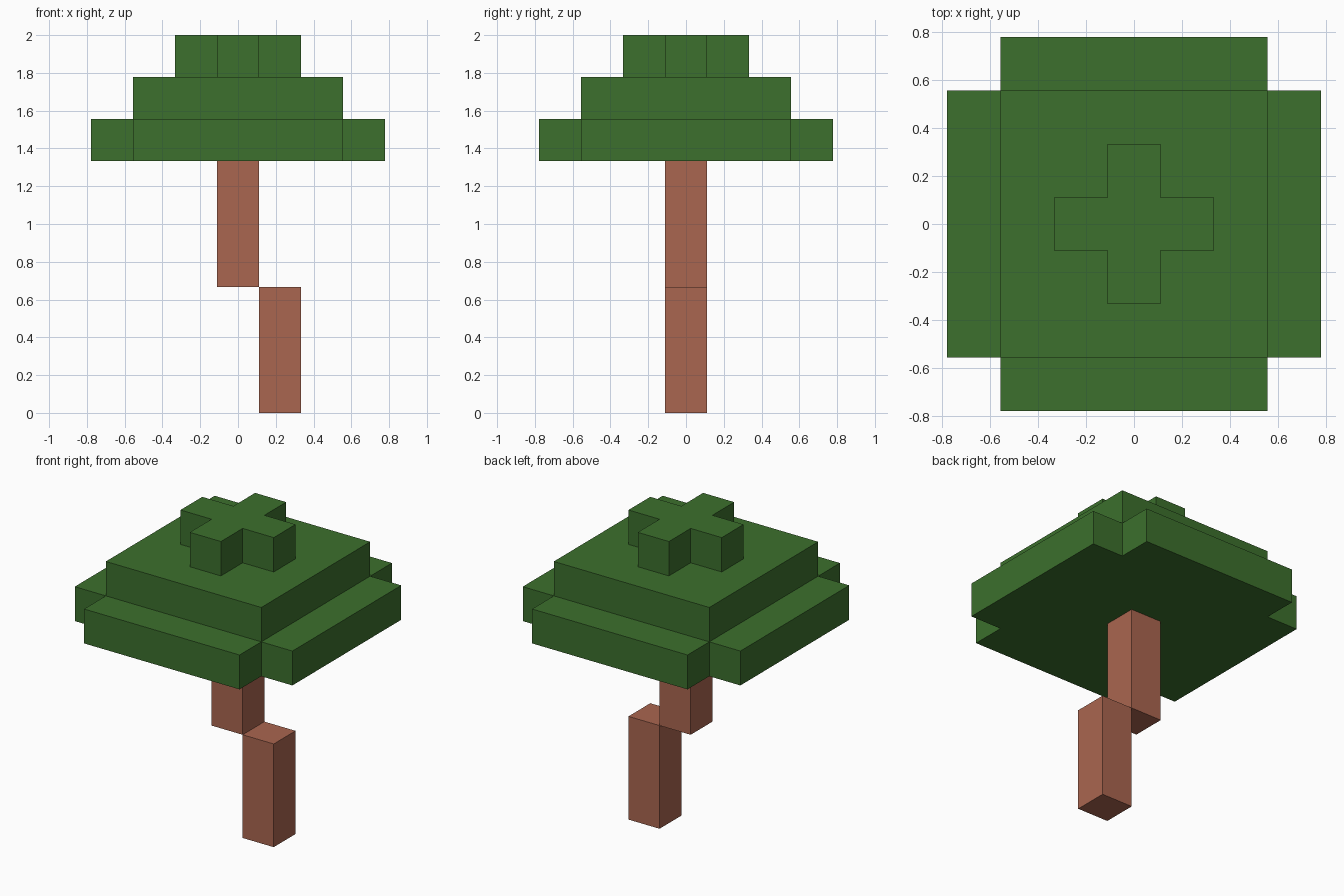
import bpy
import bmesh

cube = bpy.data.objects.get("Cube")
if cube:
    bpy.data.objects.remove(cube, do_unlink=True)

U = 2 / 9  # edge of one block


def make_material(name, color):
    mat = bpy.data.materials.new(name)
    mat.use_nodes = True
    mat.diffuse_color = color
    bsdf = next(n for n in mat.node_tree.nodes if n.type == 'BSDF_PRINCIPLED')
    bsdf.inputs["Base Color"].default_value = color
    bsdf.inputs["Roughness"].default_value = 0.9
    return mat


leaf_green = make_material("leaf green", (0.045, 0.162, 0.026, 1))
bark_brown = make_material("bark brown", (0.402, 0.133, 0.080, 1))


def square(half, x=0):
    return [(x - half, -half), (x + half, -half), (x + half, half), (x - half, half)]


def plus(arm, half):
    """Cross outline: one arm's corners turned through four quarter turns."""
    points = []
    corner = [(half, -half), (arm, -half), (arm, half)]
    for _ in range(4):
        points += corner
        corner = [(-y, x) for x, y in corner]
    return points


def prism(name, outline, bottom, top, mat):
    """Extrude an outline, given in blocks, between two heights."""
    bm = bmesh.new()
    base = bm.faces.new([bm.verts.new((x * U, y * U, bottom * U)) for x, y in outline])
    grown = bmesh.ops.extrude_face_region(bm, geom=[base], use_keep_orig=True)
    verts = [v for v in grown["geom"] if isinstance(v, bmesh.types.BMVert)]
    bmesh.ops.translate(bm, verts=verts, vec=(0, 0, (top - bottom) * U))
    bmesh.ops.recalc_face_normals(bm, faces=bm.faces)
    mesh = bpy.data.meshes.new(name)
    bm.to_mesh(mesh)
    bm.free()
    mesh.materials.append(mat)
    obj = bpy.data.objects.new(name, mesh)
    bpy.context.collection.objects.link(obj)
    return obj


# Trunk: two posts, the lower one stepped sideways by a block
prism("lower_trunk", square(0.5, x=1), 0, 3, bark_brown)
prism("upper_trunk", square(0.5), 3, 6, bark_brown)

# Canopy: three stacked layers
prism("canopy_base", plus(3.5, 2.5), 6, 7, leaf_green)
prism("canopy_middle", square(2.5), 7, 8, leaf_green)
prism("canopy_top", plus(1.5, 0.5), 8, 9, leaf_green)
